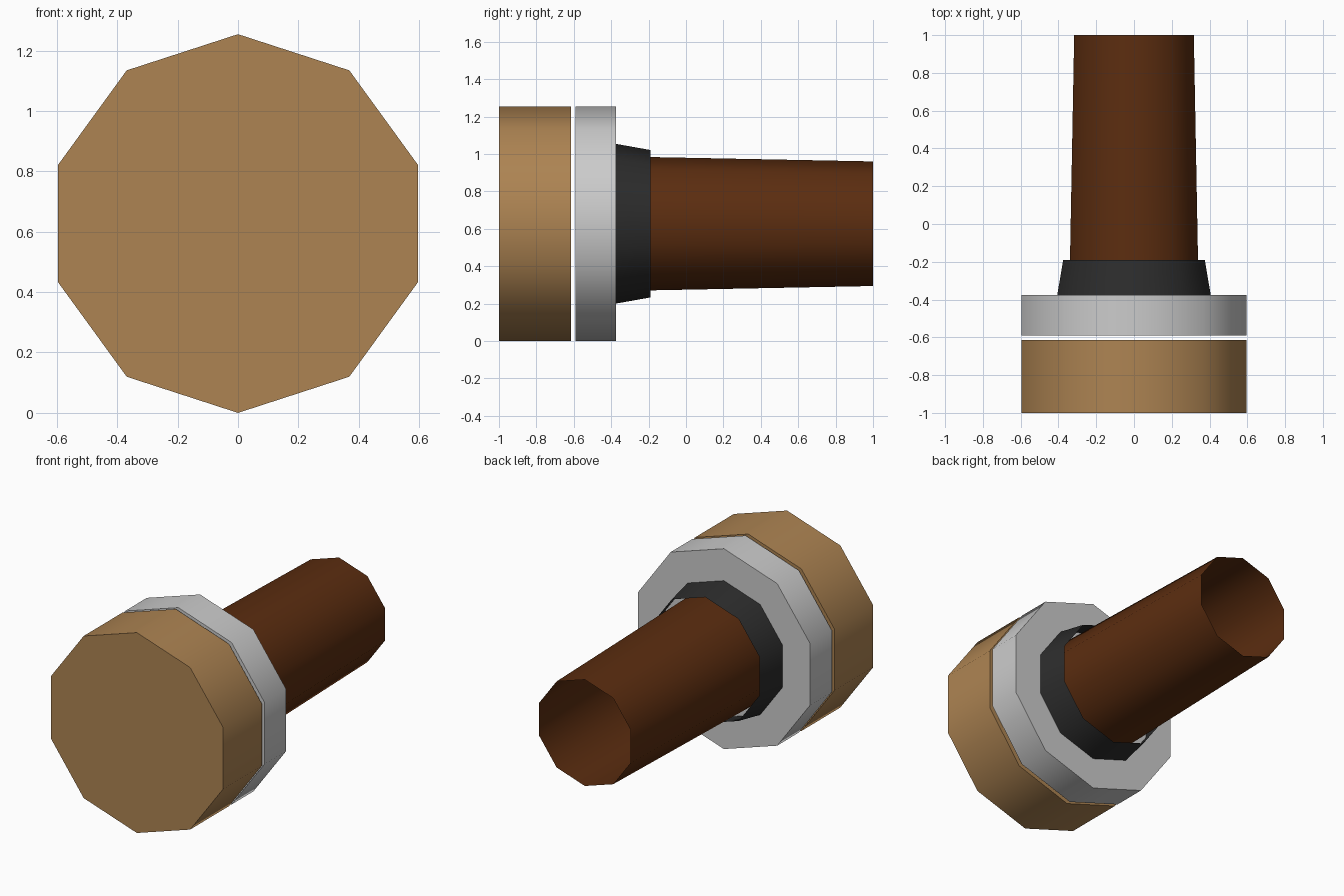
import bpy, bmesh, math

if "Cube" in bpy.data.objects:
    bpy.data.objects.remove(bpy.data.objects["Cube"])

SIDES = 10
CENTRE_Z = 0.627


def section(name, y0, r0, y1, r1, capped, colour=None):
    """Ten-sided section along y, with a corner pointing up."""
    bm = bmesh.new()
    rings = []
    for y, r in ((y0, r0), (y1, r1)):
        rings.append([bm.verts.new((r * math.sin(i * math.tau / SIDES), y,
                                    CENTRE_Z + r * math.cos(i * math.tau / SIDES)))
                      for i in range(SIDES)])
    a, b = rings
    for i in range(SIDES):
        j = (i + 1) % SIDES
        bm.faces.new((a[i], b[i], b[j], a[j]))
    if capped:
        bm.faces.new(a)
        bm.faces.new(b)
    bmesh.ops.recalc_face_normals(bm, faces=bm.faces)
    if not capped:
        # open tubes: make sure the wall faces outwards
        f = bm.faces[:][0]
        c = f.calc_center_median()
        if f.normal.x * c.x + f.normal.z * (c.z - CENTRE_Z) < 0:
            bmesh.ops.reverse_faces(bm, faces=bm.faces[:])
    mesh = bpy.data.meshes.new(name)
    bm.to_mesh(mesh)
    bm.free()
    obj = bpy.data.objects.new(name, mesh)
    bpy.context.collection.objects.link(obj)
    if colour:
        mat = bpy.data.materials.new(name + "_colour")
        mat.diffuse_color = (*colour, 1)
        mat.use_nodes = True
        mat.node_tree.nodes["Principled BSDF"].inputs["Base Color"].default_value = mat.diffuse_color
        mesh.materials.append(mat)
    bpy.ops.object.select_all(action='DESELECT')
    obj.select_set(True)
    bpy.context.view_layer.objects.active = obj
    bpy.ops.object.shade_smooth_by_angle(angle=math.radians(40))
    return obj


# Tan front cap, separated by a thin gap from the grey disc
section("front_cap", -1.0, 0.627, -0.615, 0.627, True, (0.42, 0.23, 0.085))
section("grey_disc", -0.59, 0.627, -0.375, 0.627, True)
# Black tapered collar, open at the back around the tube
section("black_collar", -0.375, 0.427, -0.19, 0.394, False, (0.025, 0.025, 0.025))
# Hollow brown tube, open at the back
section("brown_tube", -0.375, 0.36, 1.0, 0.333, False, (0.105, 0.026, 0.005))
